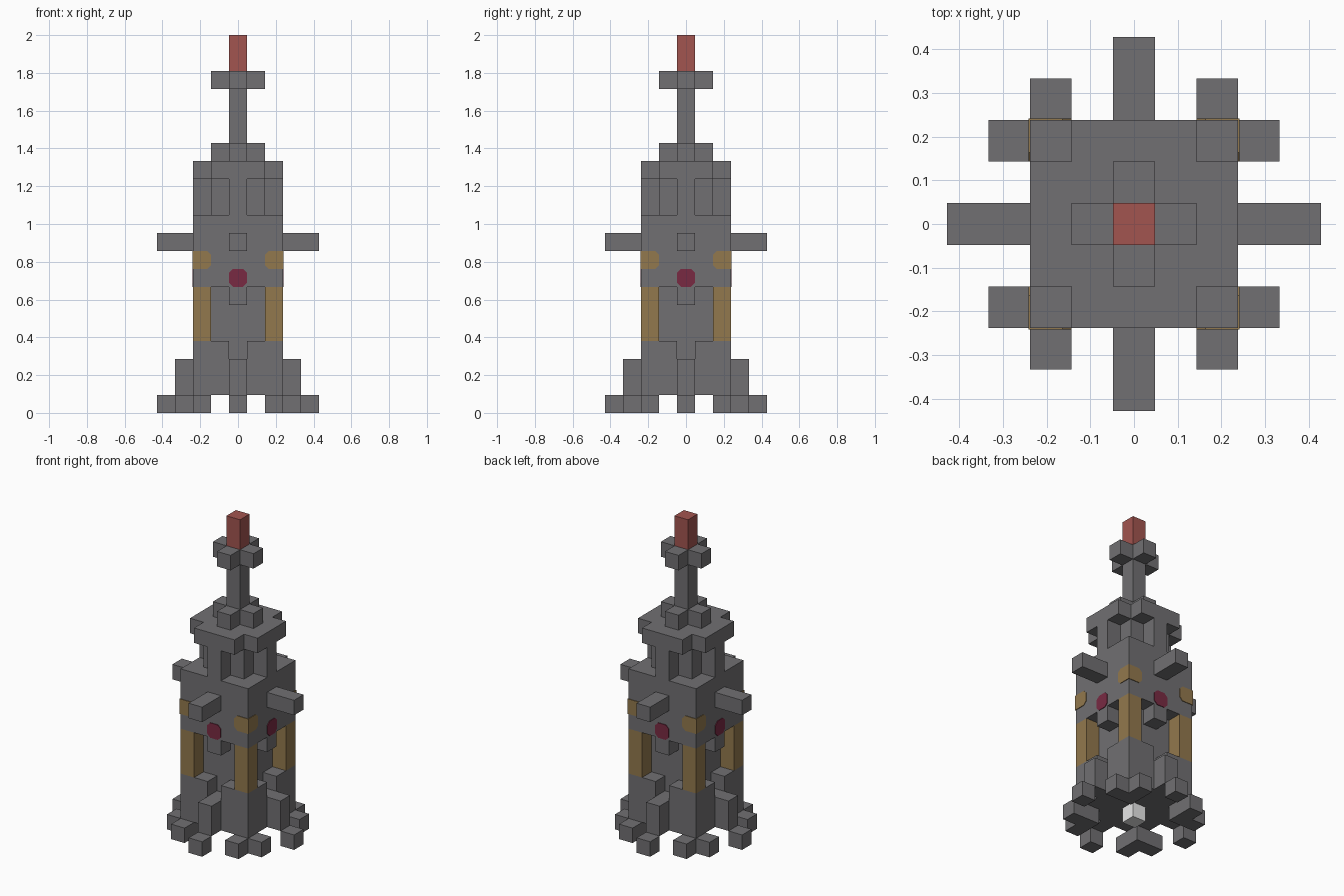
import bpy
import bmesh
from math import pi
from mathutils import Matrix, Vector

if "Cube" in bpy.data.objects:
    bpy.data.objects.remove(bpy.data.objects["Cube"])

U = 2 / 21          # one block
T = 0.004 / U       # plate thickness in blocks


def material(name, r, g, b):
    m = bpy.data.materials.new(name)
    m.use_nodes = True
    m.diffuse_color = (r, g, b, 1)
    bsdf = m.node_tree.nodes["Principled BSDF"]
    bsdf.inputs["Base Color"].default_value = (r, g, b, 1)
    bsdf.inputs["Roughness"].default_value = 0.9
    return m


STONE = material("grey_stone", 0.165, 0.162, 0.170)
RED = material("red_tip", 0.36, 0.09, 0.08)
GOLD = material("ochre", 0.29, 0.19, 0.075)
WINE = material("wine_red", 0.19, 0.023, 0.055)
WHITE = material("white", 0.8, 0.8, 0.8)


def finish(name, bm, mat, folds):
    """Repeat the geometry around z, scale it to size and make the object."""
    source = bm.verts[:] + bm.edges[:] + bm.faces[:]
    for i in range(1, folds):
        copy = bmesh.ops.duplicate(bm, geom=source)["geom"]
        verts = [g for g in copy if isinstance(g, bmesh.types.BMVert)]
        bmesh.ops.rotate(bm, verts=verts, cent=(0, 0, 0),
                         matrix=Matrix.Rotation(2 * pi * i / folds, 3, 'Z'))
    bmesh.ops.scale(bm, verts=bm.verts[:], vec=(U, U, U))
    bmesh.ops.recalc_face_normals(bm, faces=bm.faces[:])
    mesh = bpy.data.meshes.new(name)
    bm.to_mesh(mesh)
    bm.free()
    mesh.materials.append(mat)
    bpy.context.collection.objects.link(bpy.data.objects.new(name, mesh))


def blocks(name, z0, z1, spans, mat=STONE, folds=1):
    """Boxes between z0 and z1; each span is x0, x1, y0, y1 in blocks."""
    bm = bmesh.new()
    for x0, x1, y0, y1 in spans:
        lo, hi = Vector((x0, y0, z0)), Vector((x1, y1, z1))
        bmesh.ops.create_cube(bm, size=1, matrix=Matrix.Translation((lo + hi) / 2)
                              @ Matrix.Diagonal((*(hi - lo), 1)))
    finish(name, bm, mat, folds)


def plates(name, outlines, mat):
    """Thin painted plates on all four walls from x, z outlines."""
    bm = bmesh.new()
    for outline in outlines:
        face = bm.faces.new([bm.verts.new((x, -2.5, z)) for x, z in outline])
        ext = bmesh.ops.extrude_face_region(bm, geom=[face])["geom"]
        bmesh.ops.translate(bm, vec=(0, -T, 0),
                            verts=[g for g in ext if isinstance(g, bmesh.types.BMVert)])
    finish(name, bm, mat, 4)


def square(r):
    return [(-r, r, -r, r)]


PLUS = [(-1.5, 1.5, -0.5, 0.5), (-0.5, 0.5, 0.5, 1.5), (-0.5, 0.5, -1.5, -0.5)]
FRONT_CELL = [(-0.5, 0.5, -2.5, -1.5)]

# Feet and buttresses
blocks("corner_feet", 0, 1, [(1.5, 3.5, -2.5, -1.5), (1.5, 2.5, -3.5, -2.5)], folds=4)
blocks("outer_feet", 0, 1, [(-0.5, 0.5, -4.5, -3.5)], folds=4)
blocks("centre_post", 0, 1, square(0.5), WHITE)
blocks("buttresses", 1, 3, [(-0.5, 0.5, -3.5, -2.5)], folds=4)

# Pedestal, notched in the middle of each side
blocks("pedestal", 1, 3, square(2.5))
blocks("pedestal_rim", 3, 4, [(0.5, 2.5, -2.5, -1.5), (-1.5, -0.5, -2.5, -1.5)], folds=4)

# Recessed shaft with corner pillars
blocks("shaft_core", 3, 7, square(1.5))
blocks("corner_pillars", 4, 7, [(1.5, 2.5, -2.5, -1.5)], GOLD, 4)
blocks("hanging_blocks", 6, 7, FRONT_CELL, folds=4)

# Upper body with projecting beams
blocks("upper_body", 7, 11, square(2.5))
blocks("side_beams", 9, 10, [(-0.5, 0.5, -4.5, -2.5)], folds=4)

# Painted wall marks
c = 0.22
half = [(0.5, 7 + c), (0.5, 8 - c), (0.5 - c, 8)]
mark = [(0.5 - c, 7)] + half + [(-x, z) for x, z in reversed(half)] + [(c - 0.5, 7)]
plates("wall_marks", [mark], WINE)
corner = [(2.5 + T, 8), (2.5 + T, 9), (1.5 + c, 9), (1.5, 9 - c), (1.5, 8 + c), (1.5 + c, 8)]
plates("corner_marks", [corner, [(-x, z) for x, z in corner]], GOLD)

# Belfry and cap
blocks("belfry_core", 11, 13, square(1.5))
blocks("belfry_pillars", 11, 13, FRONT_CELL, folds=4)
blocks("cap", 13, 14, [(-2.5, 2.5, -1.5, 1.5), (-1.5, 1.5, 1.5, 2.5), (-1.5, 1.5, -2.5, -1.5)])

# Spire
blocks("spire_base", 14, 15, PLUS)
blocks("spire", 15, 18, square(0.5))
blocks("spire_collar", 18, 19, PLUS)
blocks("spire_tip", 19, 21, square(0.5), RED)
